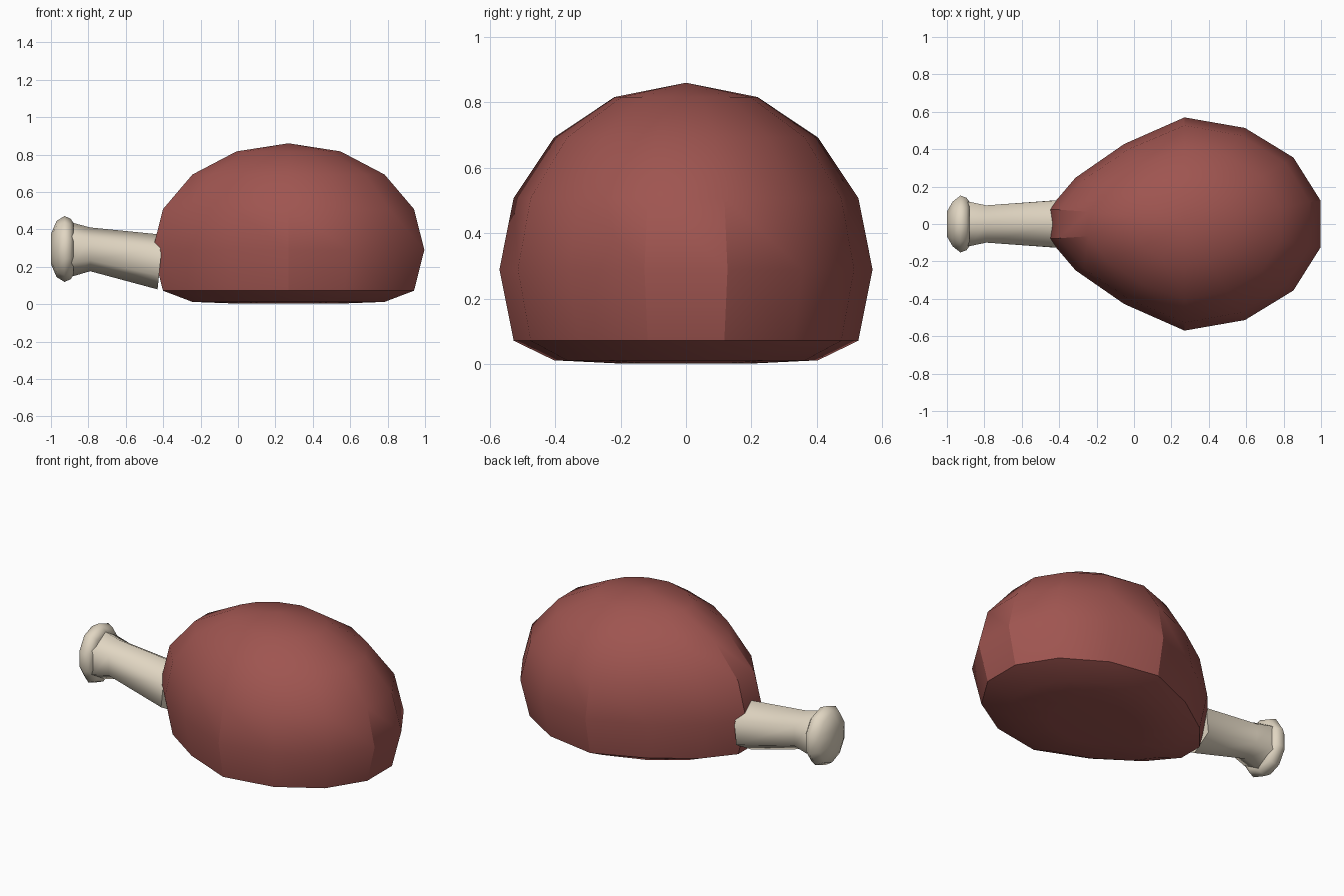
import bpy, bmesh, math

if "Cube" in bpy.data.objects:
    bpy.data.objects.remove(bpy.data.objects["Cube"])


def material(name, rgb):
    m = bpy.data.materials.new(name)
    m.diffuse_color = (*rgb, 1)
    m.use_nodes = True
    m.node_tree.nodes["Principled BSDF"].inputs["Base Color"].default_value = m.diffuse_color
    return m


MEAT = material("roast brown red", (0.345, 0.090, 0.080))
BONE = material("bone cream", (0.75, 0.67, 0.54))


def finish(bm, name, mat, angle):
    bmesh.ops.recalc_face_normals(bm, faces=bm.faces)
    me = bpy.data.meshes.new(name)
    bm.to_mesh(me)
    bm.free()
    ob = bpy.data.objects.new(name, me)
    bpy.context.collection.objects.link(ob)
    me.materials.append(mat)
    bpy.ops.object.select_all(action='DESELECT')
    ob.select_set(True)
    bpy.context.view_layer.objects.active = ob
    bpy.ops.object.shade_smooth_by_angle(angle=math.radians(angle))
    return ob


def loft_x(name, rings, sides, mat, angle):
    """Rings (x, lean, centre z, ry, rz) along x, joined and capped."""
    bm = bmesh.new()
    loops = []
    for x, lean, cz, ry, rz in rings:
        loop = []
        for i in range(sides):
            a = 2 * math.pi * i / sides
            loop.append(bm.verts.new((x + lean * math.cos(a), ry * math.sin(a),
                                      cz + rz * math.cos(a))))
        loops.append(loop)
    for p, q in zip(loops, loops[1:]):
        for i in range(sides):
            j = (i + 1) % sides
            bm.faces.new((p[i], p[j], q[j], q[i]))
    bm.faces.new(loops[0])
    bm.faces.new(loops[-1])
    return finish(bm, name, mat, angle)


# Meat: coarse sphere, pinched towards the bone and flattened underneath
bm = bmesh.new()
bmesh.ops.create_uvsphere(bm, u_segments=14, v_segments=8, radius=1)
# turn so that a vertex column lies on the y axis
for v in bm.verts:
    x, y, z = v.co
    rot = math.pi / 2
    ang = math.atan2(y, x)
    r = math.hypot(x, y)
    if r > 1e-4:
        step = 2 * math.pi / 14
        ang = rot + round((ang - rot) / step - 0.01) * step
    dx = 0.745 * r * math.cos(ang)
    pinch = 1 - 0.52 * max(0, -dx)
    v.co = (0.27 + dx, 0.57 * r * math.sin(ang) * pinch,
            max(0.29 + 0.57 * z, 0.012 if r > 0.6 else 0.003))
finish(bm, "meat", MEAT, 30)

# Bone shaft: six-sided, sloping down into the meat
loft_x("bone_shaft", [
    (-0.93, 0, 0.293, 0.125, 0.145),
    (-0.88, 0, 0.292, 0.137, 0.142),
    (-0.79, 0.0, 0.293, 0.115, 0.117),
    (-0.415, 0.015, 0.225, 0.146, 0.146),
], 6, BONE, 70)

# Bone knob: rounded oval disc at the tip
loft_x("bone_knob", [
    (-1.0, 0, 0.295, 0.07, 0.08),
    (-0.97, 0, 0.295, 0.125, 0.15),
    (-0.928, 0, 0.295, 0.16, 0.176),
    (-0.895, 0, 0.295, 0.147, 0.162),
    (-0.88, 0, 0.295, 0.125, 0.14),
], 10, BONE, 60)
